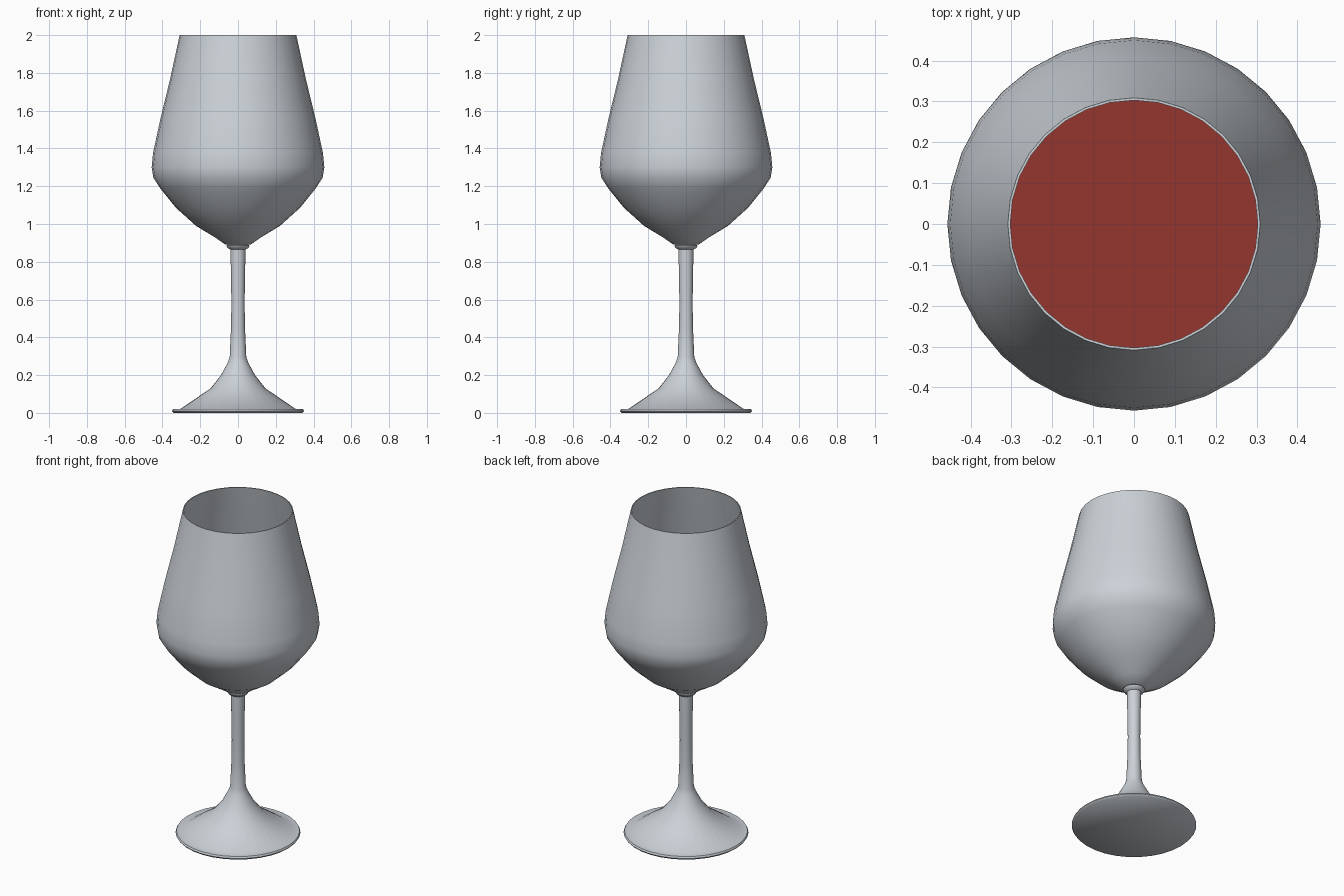
import bpy, math

if "Cube" in bpy.data.objects:
    bpy.data.objects.remove(bpy.data.objects["Cube"])

SIDES = 32


def material(name, colour):
    m = bpy.data.materials.new(name)
    m.diffuse_color = (*colour, 1)
    m.use_nodes = True
    m.node_tree.nodes["Principled BSDF"].inputs["Base Color"].default_value = m.diffuse_color
    return m


def lathe(name, profile, mat, closed=False):
    """Spin (radius, height) points around z; radius 0 makes a pole."""
    verts, rings, faces = [], [], []
    for r, z in profile:
        start, n = len(verts), 1 if r == 0 else SIDES
        for i in range(n):
            a = 2 * math.pi * i / SIDES
            verts.append((r * math.cos(a), r * math.sin(a), z))
        rings.append([start + i % n for i in range(SIDES)])
    for lo, hi in zip(rings, rings[1:]):
        for i in range(SIDES):
            j = (i + 1) % SIDES
            faces.append(list(dict.fromkeys((lo[i], lo[j], hi[j], hi[i]))))
    mesh = bpy.data.meshes.new(name)
    mesh.from_pydata(verts, [], faces)
    mesh.materials.append(mat)
    obj = bpy.data.objects.new(name, mesh)
    bpy.context.collection.objects.link(obj)
    bpy.ops.object.select_all(action='DESELECT')
    obj.select_set(True)
    bpy.context.view_layer.objects.active = obj
    bpy.ops.object.shade_smooth_by_angle(angle=math.radians(35))
    return obj


glass = material("pale glass", (0.60, 0.64, 0.68))
red = material("red wine", (0.30, 0.035, 0.027))

# Foot disc, flared foot and stem
lathe("foot_and_stem", [
    (0, 0.005), (0.342, 0.005), (0.35, 0.01), (0.345, 0.02), (0.305, 0.021),
    (0.145, 0.13), (0.09, 0.20), (0.055, 0.265), (0.044, 0.295),
    (0.037, 0.45), (0.035, 0.58), (0.037, 0.72), (0.04, 0.865),
    (0.055, 0.873), (0.062, 0.885), (0.05, 0.893), (0, 0.893)], glass)

# Bowl: outer wall, thin rim, inner wall
outer = [(0.07, 0.893), (0.12, 0.928), (0.222, 0.99), (0.328, 1.085),
         (0.413, 1.19), (0.448, 1.245), (0.457, 1.30), (0.45, 1.375),
         (0.41, 1.56), (0.36, 1.765), (0.309, 2.0)]
inner = [(r - 0.006, z + (0.006 if z < 1.2 else 0)) for r, z in outer]
lathe("bowl", [(0, 0.887)] + outer + inner[::-1] + [(0, 0.893)], glass)

# Wine filling the bowl up to its widest part
level = 1.30
wine = [(r - 0.004, z + 0.004) for r, z in inner if z < level] + [(0.445, level)]
lathe("wine", [(0, 0.90)] + wine + [(0, level)], red)

# Rest the foot exactly on the ground
for o in bpy.data.objects:
    if o.name == "foot_and_stem":
        for v in o.data.vertices:
            if v.co.z < 0.006:
                v.co.z = 0
